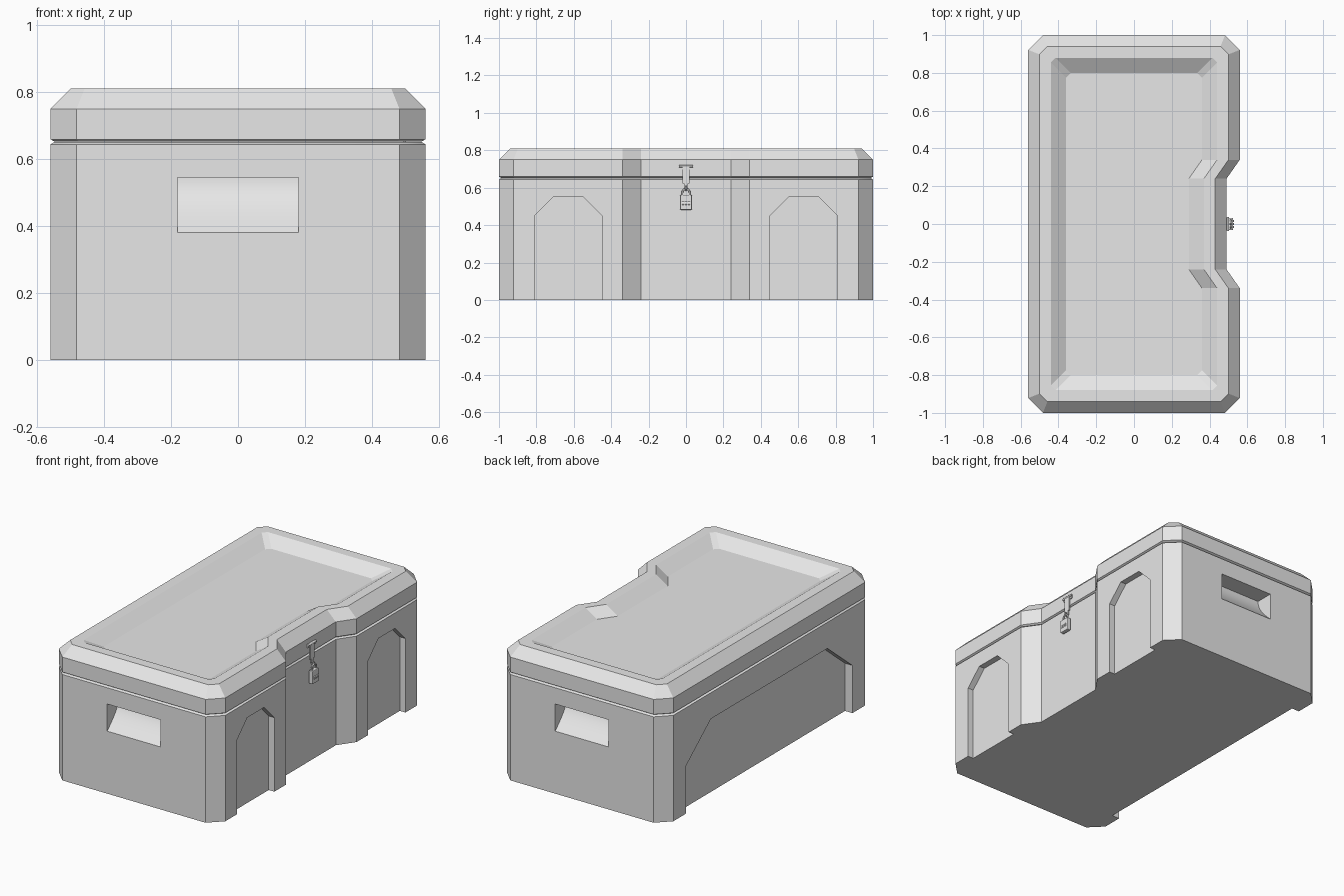
import bpy, bmesh, math
from mathutils import Matrix, Vector

if "Cube" in bpy.data.objects:
    bpy.data.objects.remove(bpy.data.objects["Cube"], do_unlink=True)

grey = bpy.data.materials.new("plain grey")
grey.use_nodes = True
grey.diffuse_color = (0.8, 0.8, 0.8, 1)
grey.node_tree.nodes["Principled BSDF"].inputs["Base Color"].default_value = (0.8, 0.8, 0.8, 1)


def finish(bm, name):
    bmesh.ops.recalc_face_normals(bm, faces=bm.faces)
    mesh = bpy.data.meshes.new(name)
    bm.to_mesh(mesh)
    bm.free()
    mesh.materials.append(grey)
    obj = bpy.data.objects.new(name, mesh)
    bpy.context.collection.objects.link(obj)
    return obj


def select(obj):
    bpy.ops.object.select_all(action='DESELECT')
    obj.select_set(True)
    bpy.context.view_layer.objects.active = obj


def smooth(obj, degrees=30):
    select(obj)
    bpy.ops.object.shade_smooth_by_angle(angle=math.radians(degrees))


def outline(inset, chamfer):
    """Chest plan: chamfered corners and a notch in the +x side."""
    x, y, n, c = 0.56 - inset, 1 - inset, 0.49 - inset, chamfer
    half = [(n, 0.24), (x, 0.34), (x, y - c), (x - c, y), (-x + c, y), (-x, y - c)]
    return half + [(px, -py) for px, py in reversed(half)]


def loft(name, levels):
    """Skin stacked outlines given as (z, inset, chamfer)."""
    bm = bmesh.new()
    rings = [[bm.verts.new((x, y, z)) for x, y in outline(i, c)] for z, i, c in levels]
    for a, b in zip(rings, rings[1:]):
        for k in range(len(a)):
            m = (k + 1) % len(a)
            bm.faces.new((a[k], a[m], b[m], b[k]))
    bm.faces.new(rings[0][::-1])
    bm.faces.new(rings[-1])
    return finish(bm, name)


def prism(name, profile, place, lo, hi):
    """Extrude a 2D profile; place(u, v, w) gives the 3D point."""
    bm = bmesh.new()
    a = [bm.verts.new(place(u, v, lo)) for u, v in profile]
    b = [bm.verts.new(place(u, v, hi)) for u, v in profile]
    for k in range(len(a)):
        m = (k + 1) % len(a)
        bm.faces.new((a[k], a[m], b[m], b[k]))
    bm.faces.new(a[::-1])
    bm.faces.new(b)
    return finish(bm, name)


def box(name, centre, size, bevel=0):
    bm = bmesh.new()
    bmesh.ops.create_cube(bm, size=1)
    bmesh.ops.transform(bm, verts=bm.verts,
                        matrix=Matrix.Translation(centre) @ Matrix.Diagonal(Vector(size).to_4d()))
    if bevel:
        bmesh.ops.bevel(bm, geom=bm.edges[:], offset=bevel, segments=2, profile=0.5, affect='EDGES')
    return finish(bm, name)


def rod(name, centre, radius, depth):
    """Cylinder lying along y."""
    bm = bmesh.new()
    bmesh.ops.create_cone(bm, cap_ends=True, segments=16, radius1=radius, radius2=radius, depth=depth,
                          matrix=Matrix.Translation(centre) @ Matrix.Rotation(math.pi / 2, 4, 'X'))
    obj = finish(bm, name)
    smooth(obj)
    return obj


def wire(name, points, radius, closed=False):
    curve = bpy.data.curves.new(name, 'CURVE')
    curve.dimensions = '3D'
    curve.bevel_depth = radius
    curve.bevel_resolution = 2
    curve.use_fill_caps = True
    spline = curve.splines.new('POLY')
    spline.points.add(len(points) - 1)
    for p, co in zip(spline.points, points):
        p.co = (*co, 1)
    spline.use_cyclic_u = closed
    curve.materials.append(grey)
    obj = bpy.data.objects.new(name, curve)
    bpy.context.collection.objects.link(obj)
    return obj


# Body and lid, meeting at a narrow V groove
body = loft("chest_body", [(0, 0, 0.078), (0.644, 0, 0.078), (0.651, 0.012, 0.072)])
lid = loft("chest_lid", [(0.652, 0.012, 0.072), (0.659, 0, 0.078), (0.75, 0, 0.078),
                         (0.81, 0.06, 0.042), (0.81, 0.12, 0.025), (0.76, 0.20, 0.025)])

# Cutters for the leg arches, the long rear arch and the hand grips
cutters = []


def along_x(u, v, w):
    return (w, u, v)


for side in (-1, 1):
    arch = [(side * y, z) for y, z in
            ((0.45, -0.1), (0.81, -0.1), (0.81, 0.45), (0.71, 0.55), (0.55, 0.55), (0.45, 0.45))]
    cutters.append(prism("front_arch_cutter", arch, along_x, 0.522, 0.7))

    steps = [k / 10 for k in range(11)]
    grip = [(0.1, 0.545), (0.1, 0.38)]
    grip += [(-0.11 * math.sin(t * math.pi / 2), 0.38 + 0.165 * t) for t in steps]
    cutters.append(prism("grip_cutter", grip,
                         lambda u, v, w, s=side: (w, s * (1 + u), v), -0.18, 0.18))

rear = [(-0.8, -0.1), (0.8, -0.1), (0.8, 0.29), (0.56, 0.485), (-0.56, 0.485), (-0.8, 0.29)]
cutters.append(prism("rear_arch_cutter", rear, along_x, -0.7, -0.51))

for cutter in cutters:
    cutter.hide_render = True
    select(body)
    mod = body.modifiers.new("cut", 'BOOLEAN')
    mod.operation = 'DIFFERENCE'
    mod.solver = 'EXACT'
    mod.object = cutter
    bpy.ops.object.modifier_apply(modifier=mod.name)
    bpy.data.objects.remove(cutter, do_unlink=True)
smooth(body)

# Hasp on the notch face
box("hasp_plate", (0.492, 0, 0.708), (0.008, 0.07, 0.022))
rod("hasp_hinge", (0.498, 0, 0.715), 0.006, 0.076)
box("hasp_strap", (0.498, 0, 0.668), (0.008, 0.04, 0.09))
box("hasp_tongue", (0.498, 0, 0.612), (0.008, 0.02, 0.03))
ring = [(0.504 + 0.012 * math.cos(a), 0, 0.598 + 0.012 * math.sin(a))
        for a in (k * math.pi / 6 for k in range(12))]
wire("staple_ring", ring, 0.003, True)

# Padlock with three number wheels
box("padlock_body", (0.512, 0, 0.522), (0.026, 0.064, 0.08), 0.005)
arc = [(0.512, 0.02 * math.cos(a), 0.572 + 0.022 * math.sin(a))
       for a in (k * math.pi / 10 for k in range(11))]
wire("padlock_shackle", [(0.512, 0.02, 0.55)] + arc + [(0.512, -0.02, 0.55)], 0.005)
for k in (-1, 0, 1):
    rod("padlock_wheel", (0.518, k * 0.016, 0.518), 0.012, 0.011)
